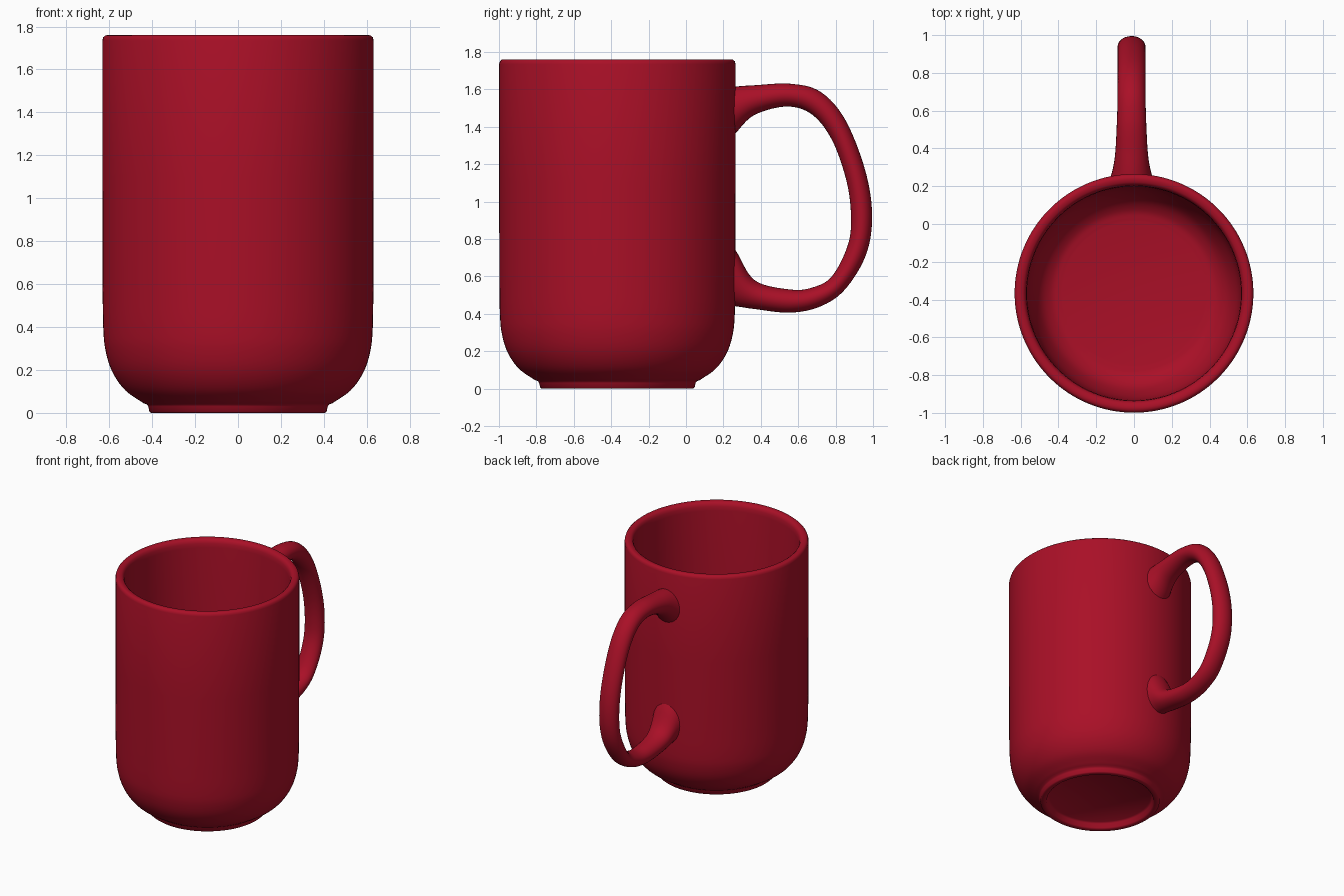
import bpy, bmesh, math
from mathutils import Vector

if "Cube" in bpy.data.objects:
    bpy.data.objects.remove(bpy.data.objects["Cube"])

red = bpy.data.materials.new("deep red glaze")
red.diffuse_color = (0.40, 0.005, 0.02, 1)
red.use_nodes = True
red.node_tree.nodes["Principled BSDF"].inputs["Base Color"].default_value = red.diffuse_color
CY = -0.367  # cup axis


def finish(name, bm, angle):
    bmesh.ops.recalc_face_normals(bm, faces=bm.faces)
    me = bpy.data.meshes.new(name)
    bm.to_mesh(me)
    bm.free()
    me.materials.append(red)
    ob = bpy.data.objects.new(name, me)
    bpy.context.collection.objects.link(ob)
    bpy.ops.object.select_all(action='DESELECT')
    ob.select_set(True)
    bpy.context.view_layer.objects.active = ob
    bpy.ops.object.shade_smooth_by_angle(angle=math.radians(angle))
    return ob


def catmull(pts, n):
    """Smooth curve through pts, n steps per span."""
    p = [Vector(q) for q in pts]
    p = [2 * p[0] - p[1]] + p + [2 * p[-1] - p[-2]]
    out = []
    for i in range(1, len(p) - 2):
        a, b, c, d = p[i - 1:i + 3]
        for k in range(n):
            t = k / n
            out.append(0.5 * (2 * b + (c - a) * t + (2 * a - 5 * b + 4 * c - d) * t * t
                              + (3 * b - a - 3 * c + d) * t ** 3))
    return out + [p[-2]]


# cup: one lathed profile (radius, height), underside -> outside -> rim -> inside
outer = catmull([(0.44, 0.045), (0.525, 0.105), (0.585, 0.19), (0.617, 0.29),
                 (0.628, 0.40), (0.631, 0.60)], 5)
inner = catmull([(0.565, 0.55), (0.562, 0.40), (0.545, 0.28), (0.50, 0.17),
                 (0.44, 0.115), (0.38, 0.10)], 5)
profile = [(0, 0.045), (0.35, 0.045), (0.362, 0.035), (0.37, 0.008), (0.38, 0),
           (0.405, 0), (0.413, 0.006), (0.418, 0.03), (0.425, 0.04)]
profile += [tuple(v) for v in outer]
profile += [(0.632, 1.1), (0.632, 1.735), (0.628, 1.75), (0.618, 1.759), (0.605, 1.76),
            (0.588, 1.757), (0.577, 1.748), (0.570, 1.73), (0.567, 1.70)]
profile += [tuple(v) for v in inner] + [(0, 0.10)]
bm = bmesh.new()
vs = [bm.verts.new((r, CY, z)) for r, z in profile]
es = [bm.edges.new(e) for e in zip(vs, vs[1:])]
bmesh.ops.spin(bm, geom=vs + es, cent=(0, CY, 0), axis=(0, 0, 1),
               angle=2 * math.pi, steps=128, use_duplicate=False)
bmesh.ops.remove_doubles(bm, verts=bm.verts, dist=1e-4)
finish("cup", bm, 50)

# handle: oval sections between an outer and an inner outline (y, z), flared at the wall
out_line = [(0.21, 1.605), (0.267, 1.615), (0.37, 1.622), (0.556, 1.63), (0.717, 1.588),
            (0.85, 1.44), (0.957, 1.171), (0.995, 0.93), (0.963, 0.717), (0.85, 0.53),
            (0.717, 0.4385), (0.556, 0.406), (0.37, 0.425), (0.267, 0.44), (0.21, 0.445)]
in_line = [(0.21, 1.29), (0.273, 1.374), (0.37, 1.465), (0.54, 1.508), (0.674, 1.465),
           (0.78, 1.33), (0.856, 1.118), (0.882, 0.93), (0.866, 0.77), (0.78, 0.60),
           (0.674, 0.54), (0.556, 0.53), (0.37, 0.5775), (0.273, 0.727), (0.21, 0.82)]
half = [0.13, 0.105, 0.087, 0.077] + [0.074] * 7 + [0.077, 0.087, 0.105, 0.13]
co = catmull(out_line, 8)
ci = catmull(in_line, 8)
hw = catmull([(h, 0) for h in half], 8)
SIDES = 28
bm = bmesh.new()
rings = []
for o, i, h in zip(co, ci, hw):
    m, d = (o + i) / 2, (o - i) / 2
    ring = []
    for k in range(SIDES):
        a = 2 * math.pi * k / SIDES
        p = m + d * math.cos(a)
        ring.append(bm.verts.new((-0.013 + h.x * math.sin(a), p.x, p.y)))
    rings.append(ring)
for r, s in zip(rings, rings[1:]):
    for k in range(SIDES):
        j = (k + 1) % SIDES
        bm.faces.new((r[k], r[j], s[j], s[k]))
bm.faces.new(rings[0])
bm.faces.new(rings[-1])
finish("handle", bm, 50)
